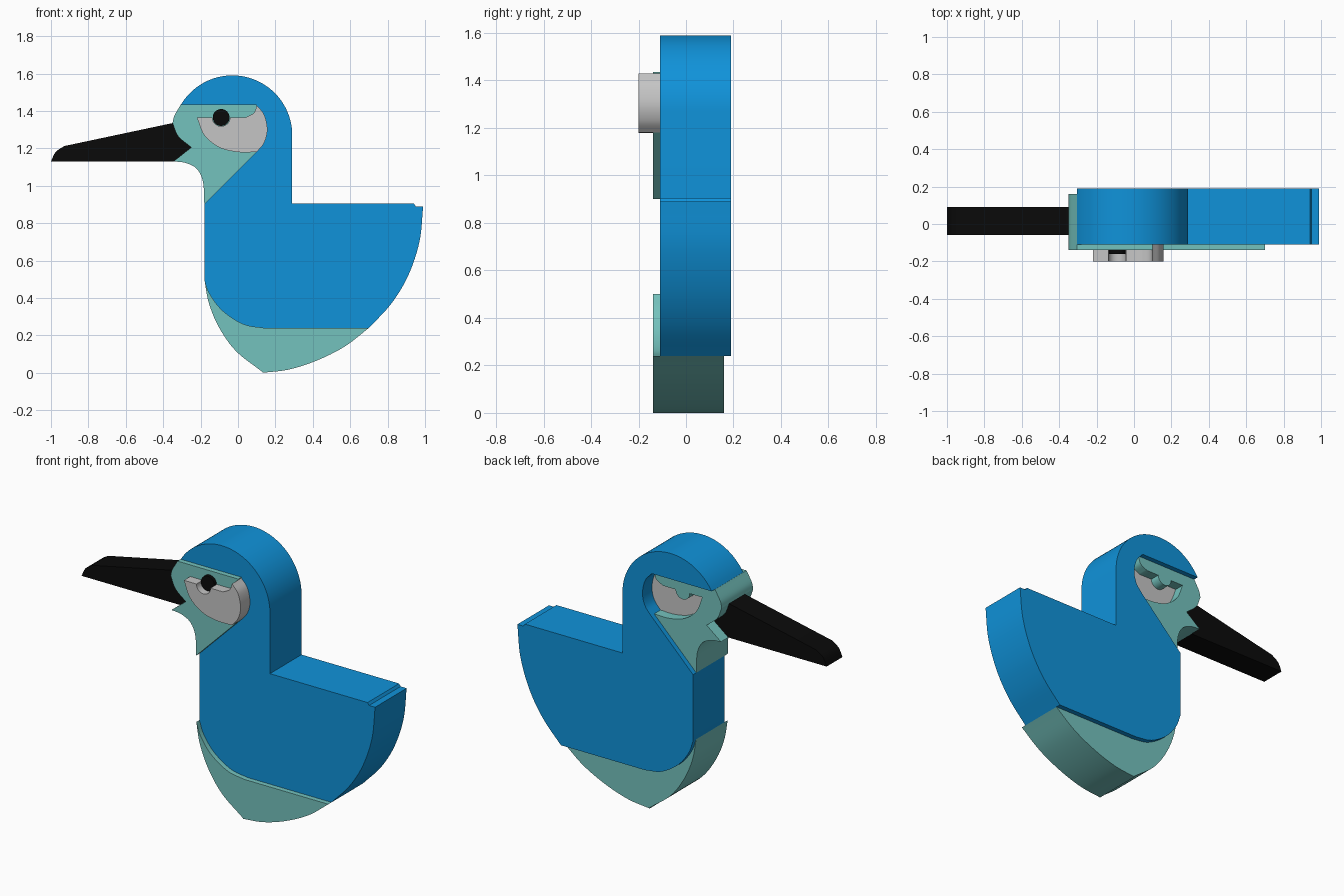
import bpy
import bmesh
import math
from mathutils import Vector

cube = bpy.data.objects.get("Cube")
if cube:
    bpy.data.objects.remove(cube, do_unlink=True)


def material(name, rgb):
    m = bpy.data.materials.new(name)
    m.use_nodes = True
    m.diffuse_color = (*rgb, 1)
    m.node_tree.nodes["Principled BSDF"].inputs["Base Color"].default_value = (*rgb, 1)
    return m


blue = material("bright blue", (0.005, 0.29, 0.70))
teal = material("pale teal", (0.175, 0.54, 0.51))
grey = material("light grey", (0.56, 0.56, 0.56))
black = material("black", (0.003, 0.003, 0.003))


def smooth(points, steps=6):
    """Smooth curve through a few points."""
    p = [Vector(q) for q in points]
    p = [2 * p[0] - p[1]] + p + [2 * p[-1] - p[-2]]
    out = []
    for a, b, c, d in zip(p, p[1:], p[2:], p[3:]):
        for i in range(steps):
            t = i / steps
            out.append(tuple(0.5 * (2 * b + (c - a) * t + (2 * a - 5 * b + 4 * c - d) * t * t
                                    + (3 * b - a - 3 * c + d) * t ** 3)))
    return out + [tuple(p[-2])]


def arc(cx, cz, r, start, end, steps=24):
    angles = [math.radians(start + (end - start) * i / steps) for i in range(steps + 1)]
    return [(cx + r * math.cos(a), cz + r * math.sin(a)) for a in angles]


def slab(name, outline, front, back, mat):
    """Extrude an x-z outline between two depths."""
    clean = []
    for p in outline:
        if not clean or math.dist(p, clean[-1]) > 0.0005:
            clean.append(p)
    if math.dist(clean[0], clean[-1]) < 0.0005:
        clean.pop()
    bm = bmesh.new()
    face = bm.faces.new([bm.verts.new((x, front, z)) for x, z in clean])
    ext = bmesh.ops.extrude_face_region(bm, geom=[face], use_keep_orig=True)
    moved = [g for g in ext["geom"] if isinstance(g, bmesh.types.BMVert)]
    bmesh.ops.translate(bm, vec=(0, back - front, 0), verts=moved)
    bmesh.ops.recalc_face_normals(bm, faces=bm.faces)
    mesh = bpy.data.meshes.new(name)
    bm.to_mesh(mesh)
    bm.free()
    mesh.materials.append(mat)
    ob = bpy.data.objects.new(name, mesh)
    bpy.context.collection.objects.link(ob)
    bpy.ops.object.select_all(action="DESELECT")
    ob.select_set(True)
    bpy.context.view_layer.objects.active = ob
    bpy.ops.object.shade_smooth_by_angle(angle=math.radians(30))


# Edges shared by neighbouring parts
belly_line = smooth([(0.70, 0.24), (0.42, 0.24), (0.14, 0.24)], 1) + smooth(
    [(0.14, 0.24), (0.03, 0.26), (-0.08, 0.33), (-0.15, 0.42), (-0.18, 0.50)])
cheek_back = smooth([(0.10, 1.18), (0.14, 1.23), (0.157, 1.30), (0.14, 1.38), (0.10, 1.43)])
cheek_low = smooth([(-0.22, 1.365), (-0.18, 1.27), (-0.10, 1.205), (0.0, 1.18), (0.10, 1.18)])
cheek_top = smooth([(0.10, 1.43), (0.085, 1.39), (0.04, 1.365)]) + arc(
    -0.09, 1.365, 0.047, 0, -180) + [(-0.22, 1.365)]
beak_joint = smooth([(-0.35, 1.335), (-0.32, 1.265), (-0.25, 1.205)]) + [(-0.345, 1.13)]

# Body with hood and tail
slab("body",
     arc(-0.03, 1.27, 0.32, 149, 0, 40) + [(0.29, 0.905), (0.94, 0.905), (0.95, 0.89)]
     + smooth([(0.99, 0.89), (0.97, 0.70), (0.91, 0.52), (0.82, 0.37), (0.70, 0.24)])
     + belly_line + [(-0.18, 0.90)] + cheek_back + [(0.09, 1.435)],
     -0.11, 0.19, blue)

# Belly
slab("belly",
     belly_line
     + smooth([(-0.18, 0.50), (-0.155, 0.37), (-0.10, 0.24), (-0.01, 0.115), (0.13, 0.005)])
     + smooth([(0.13, 0.0), (0.27, 0.017), (0.42, 0.065), (0.57, 0.14), (0.70, 0.24)]),
     -0.14, 0.16, teal)

# Face and throat, cut around the cheek patch
slab("face",
     [(0.10, 1.435)] + smooth([(-0.305, 1.435), (-0.34, 1.375), (-0.35, 1.335)]) + beak_joint
     + smooth([(-0.345, 1.13), (-0.28, 1.122), (-0.22, 1.09), (-0.187, 1.02), (-0.18, 0.90)])
     + cheek_low[::-1] + cheek_top[::-1],
     -0.14, 0.16, teal)

# Cheek patch, beak and pupil
slab("cheek_patch", cheek_low + cheek_back + cheek_top, -0.20, 0.10, grey)
slab("beak",
     smooth([(-1.0, 1.13), (-0.975, 1.18), (-0.93, 1.212)]) + beak_joint,
     -0.06, 0.09, black)
slab("pupil", arc(-0.09, 1.365, 0.045, 0, 360, 32), -0.16, -0.13, black)
